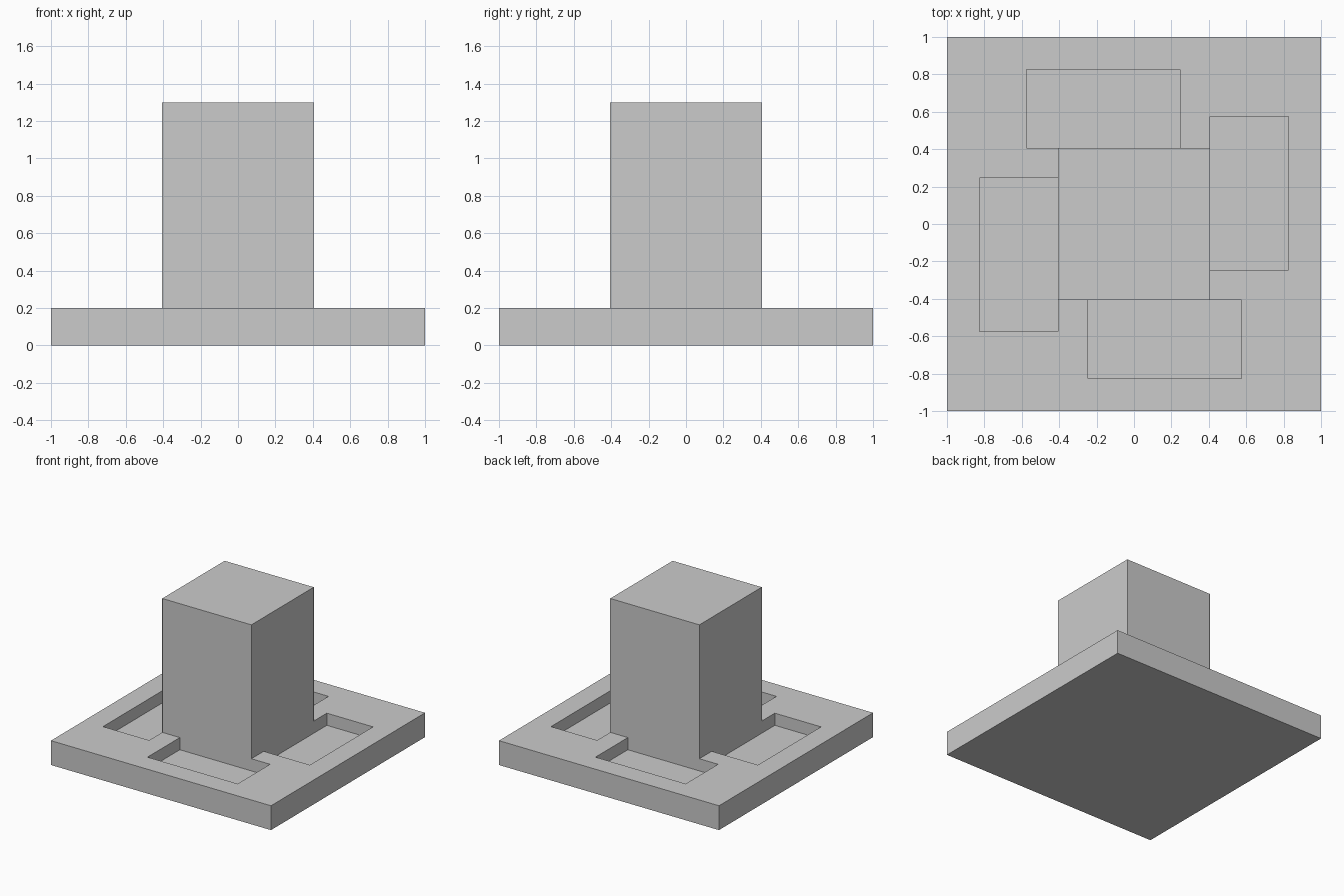
import bpy
from mathutils import Matrix, Vector
from math import pi

if "Cube" in bpy.data.objects:
    bpy.data.objects.remove(bpy.data.objects["Cube"])

COL = 0.405        # half width of column
PLATE_TOP = 0.2
POCKET_FLOOR = 0.1


def box(name, lo, hi):
    lo, hi = Vector(lo), Vector(hi)
    bpy.ops.mesh.primitive_cube_add(size=1)
    ob = bpy.context.object
    ob.name = name
    ob.data.transform(Matrix.Translation((lo + hi) / 2) @ Matrix.Diagonal((*(hi - lo), 1)))
    return ob


# Square base plate
plate = box("base_plate", (-1, -1, 0), (1, 1, PLATE_TOP))

# Four pockets arranged as a pinwheel around the column
for i in range(4):
    cutter = box("pocket_cutter", (-0.245, -0.825, POCKET_FLOOR), (0.575, -COL, 0.4))
    cutter.hide_render = True
    cutter.data.transform(Matrix.Rotation(i * pi / 2, 4, 'Z'))
    mod = plate.modifiers.new("pocket", 'BOOLEAN')
    mod.operation = 'DIFFERENCE'
    mod.solver = 'EXACT'
    mod.object = cutter
    bpy.context.view_layer.objects.active = plate
    bpy.ops.object.modifier_apply(modifier=mod.name)
    bpy.data.objects.remove(cutter)

# Square column standing flush with the inner pocket walls
box("column", (-COL, -COL, PLATE_TOP), (COL, COL, 1.3))
